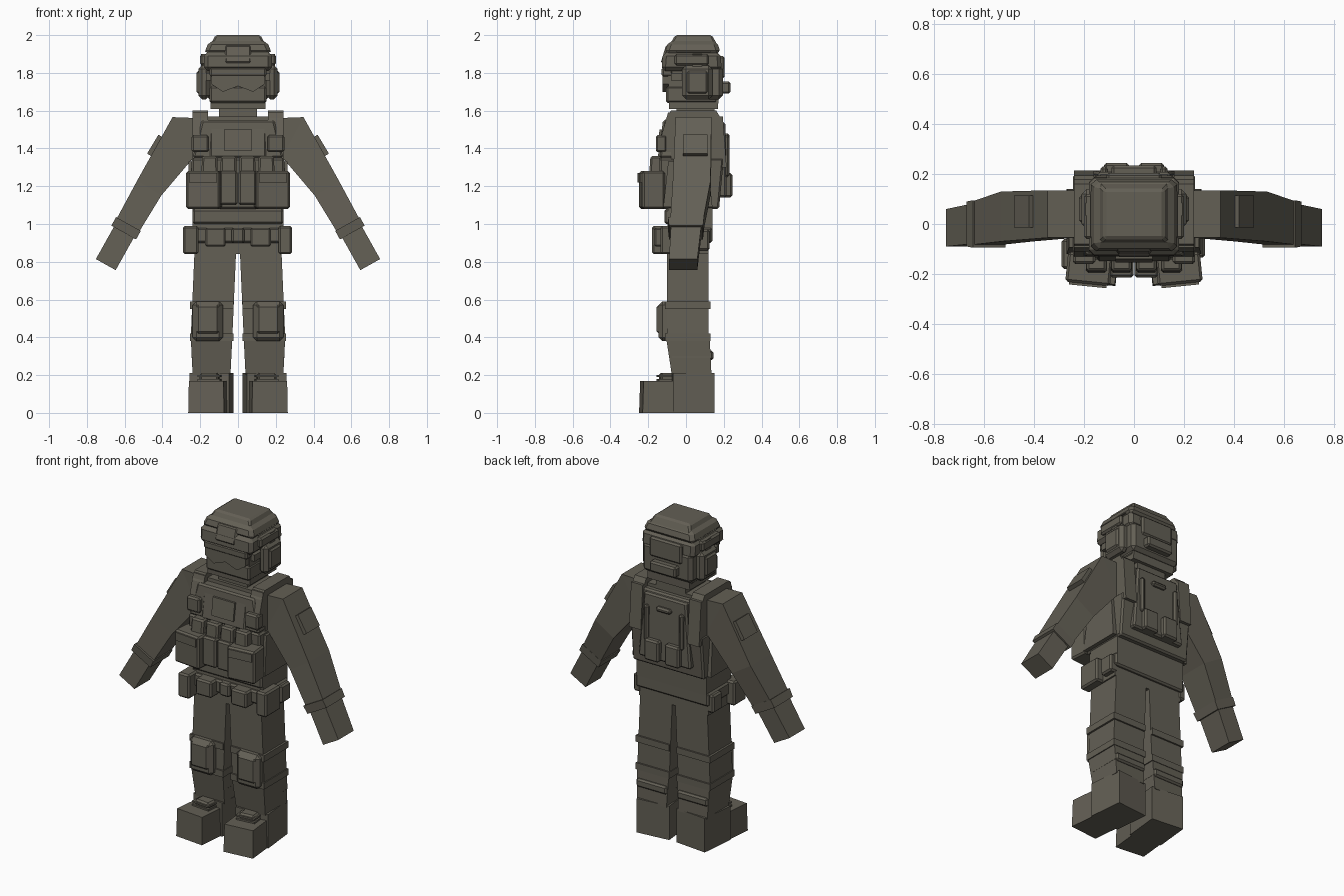
import bpy, bmesh
from mathutils import Matrix, Vector

cube = bpy.data.objects.get("Cube")
if cube:
    bpy.data.objects.remove(cube, do_unlink=True)

olive = bpy.data.materials.new("dark olive grey")
olive.use_nodes = True
olive.diffuse_color = (.125, .115, .09, 1)
shader = olive.node_tree.nodes["Principled BSDF"]
shader.inputs["Base Color"].default_value = olive.diffuse_color
shader.inputs["Roughness"].default_value = .9

SOFT = .01
ROUND = .02


def skin(name, rings, paired=False, bevel=0):
    """Join equal rings of points into a closed solid."""
    bm = bmesh.new()
    loops = [[bm.verts.new(point) for point in ring] for ring in rings]
    count = len(loops[0])
    for lower, upper in zip(loops, loops[1:]):
        for i in range(count):
            j = (i + 1) % count
            bm.faces.new((lower[i], lower[j], upper[j], upper[i]))
    bm.faces.new(loops[0])
    bm.faces.new(loops[-1])
    bmesh.ops.recalc_face_normals(bm, faces=bm.faces)
    mesh = bpy.data.meshes.new(name)
    bm.to_mesh(mesh)
    bm.free()
    mesh.materials.append(olive)
    part = bpy.data.objects.new(name, mesh)
    bpy.context.collection.objects.link(part)
    if bevel:
        modifier = part.modifiers.new("chamfer", "BEVEL")
        modifier.width = bevel
        modifier.segments = 1
    if paired:
        part.modifiers.new("mirror", "MIRROR")


def block(name, base, size, top=(1, 1), lean=(0, 0), turn=0, paired=False, bevel=0):
    """Box standing on its base centre; the top may be scaled, shifted or turned."""
    width, depth, height = size
    spin = Matrix.Rotation(turn, 3, "Z")
    rings = []
    for level, scale, shift in ((0, (1, 1), (0, 0)), (height, top, lean)):
        ring = []
        for sx, sy in ((-1, -1), (1, -1), (1, 1), (-1, 1)):
            corner = Vector((shift[0] + sx * scale[0] * width / 2,
                             shift[1] + sy * scale[1] * depth / 2, level))
            ring.append(Vector(base) + spin @ corner)
        rings.append(ring)
    skin(name, rings, paired, bevel)


def limb(name, path, widths, depths):
    """Square tube along a path that lies mostly in the x-z plane."""
    points = [Vector(p) for p in path]
    rings = []
    for i, (point, width, depth) in enumerate(zip(points, widths, depths)):
        before = point - points[i - 1] if i else Vector()
        after = points[i + 1] - point if i + 1 < len(points) else Vector()
        along = before.normalized() + after.normalized()
        across = Vector((-along.z, 0, along.x)).normalized() * width / 2
        deep = Vector((0, depth / 2, 0))
        rings.append([point + across + deep, point + across - deep,
                      point - across - deep, point - across + deep])
    skin(name, rings, paired=True)


# Legs and boots, toes turned slightly outward
block("thigh", (.14, .01, .4), (.22, .22, .46), lean=(-.02, 0), paired=True)
block("shin", (.14, .03, .2), (.2, .21, .2), top=(1.1, 1.1), lean=(0, -.02), paired=True)
block("calf_fold", (.14, .03, .28), (.21, .23, .05), paired=True, bevel=SOFT)
block("boot_foot", (.15, -.05, 0), (.19, .38, .17), top=(.97, .97), turn=.1, paired=True)
block("boot_ankle", (.14, .03, 0), (.21, .22, .21), turn=.1, paired=True)
block("boot_tongue", (.15, -.1, .15), (.1, .08, .06), turn=.1, paired=True, bevel=SOFT)
for lace_height in (.17, .19):
    block("boot_lace", (.15, -.1, lace_height), (.12, .1, .01), turn=.1, paired=True)

# Knee pads and their straps
block("knee_pad", (.16, -.1, .38), (.16, .09, .21), paired=True, bevel=ROUND)
block("knee_cap", (.16, -.13, .42), (.12, .05, .15), paired=True, bevel=SOFT)
for strap_height in (.38, .55):
    block("knee_strap", (.14, .01, strap_height), (.23, .24, .04), paired=True)

# Hips, belt and belt pouches
block("hips", (0, .01, .84), (.48, .22, .1))
block("belt", (0, .01, .9), (.5, .26, .08), bevel=SOFT)
block("belt_buckle", (0, -.12, .9), (.07, .04, .08), bevel=SOFT)
block("front_belt_pouch", (.12, -.13, .88), (.11, .08, .1), paired=True, bevel=SOFT)
block("right_hip_pouch", (-.25, -.12, .84), (.08, .12, .15), bevel=SOFT)
block("left_hip_pouch", (.25, -.06, .84), (.07, .15, .15), bevel=SOFT)
block("rear_hip_pouch", (.25, .08, .86), (.05, .09, .11), paired=True, bevel=SOFT)

# Shirt
block("shirt", (0, .02, .97), (.48, .24, .6), top=(1, .9), lean=(0, .02))
block("shirt_hem", (0, .01, 1), (.48, .25, .08), bevel=SOFT)

# Vest shell, side panels and shoulder straps
block("vest_lower", (0, .02, 1.08), (.49, .31, .27), top=(1, 1.1), lean=(0, .01), bevel=SOFT)
block("vest_upper", (0, .03, 1.35), (.48, .34, .2), top=(.8, .9), bevel=SOFT)
block("side_panel", (.24, .01, 1.09), (.06, .26, .24), top=(.7, .8), paired=True)
block("strap_front", (.2, -.11, 1.38), (.08, .09, .21), lean=(0, .06), paired=True)
block("strap_top", (.2, .04, 1.55), (.08, .3, .05), top=(1, .8), paired=True)
block("strap_back", (.2, .17, 1.3), (.08, .09, .27), lean=(0, -.02), paired=True)
block("strap_buckle", (.2, -.13, 1.38), (.09, .06, .09), paired=True, bevel=SOFT)
block("chest_panel", (0, -.12, 1.35), (.3, .06, .2), lean=(0, .03), bevel=SOFT)
block("chest_patch", (0, -.13, 1.39), (.15, .05, .11), lean=(0, .015))

# Magazine pouches across the front
for slot in range(4):
    x = (slot - 1.5) * .1
    block("magazine", (x, -.16, 1.2), (.09, .08, .16), top=(.9, .7), bevel=SOFT)
    block("magazine_pouch", (x, -.17, 1.1), (.095, .09, .18), bevel=SOFT)
block("utility_pouch", (.18, -.18, 1.08), (.18, .12, .2), turn=.1, paired=True, bevel=SOFT)
block("utility_flap", (.18, -.19, 1.22), (.15, .12, .05), turn=.1, paired=True)

# Back panel, hydration strips and rear pouches
block("back_panel", (0, .18, 1.14), (.36, .07, .4), top=(.8, .8), bevel=SOFT)
block("back_strip", (.12, .2, 1.25), (.03, .06, .22), paired=True, bevel=SOFT)
block("back_pouch", (.07, .21, 1.14), (.1, .07, .13), paired=True, bevel=SOFT)
block("back_handle", (0, .2, 1.45), (.1, .06, .03), bevel=SOFT)

# Arms, cuffs, hands and shoulder patches
wrist = (.605, 0, .955)
limb("arm", [(.2, .04, 1.46), (.29, .04, 1.46), (.47, .03, 1.19), wrist],
     widths=(.2, .24, .15, .135), depths=(.19, .19, .2, .17))
limb("cuff", [(.58, 0, 1), wrist], widths=(.15, .15), depths=(.19, .18))
limb("hand", [wrist, (.7, -.015, .785)], widths=(.12, .12), depths=(.16, .15))
limb("arm_patch", [(.4, .05, 1.46), (.46, .05, 1.36)], widths=(.05, .05), depths=(.13, .13))

# Neck, head and goggles
block("neck", (0, .05, 1.55), (.2, .2, .1))
block("head", (0, .04, 1.61), (.29, .26, .25), top=(1, 1.05))
block("jaw_cover", (0, .03, 1.64), (.3, .27, .09), bevel=SOFT)
lens_outline = [(-.14, 1.83), (-.14, 1.74), (-.08, 1.7), (0, 1.73),
                (.08, 1.7), (.14, 1.74), (.14, 1.83)]
skin("goggles", [[(x, y, z) for x, z in lens_outline] for y in (-.125, -.08)])
block("goggle_frame", (0, -.1, 1.78), (.3, .06, .05), bevel=SOFT)
block("goggle_strap", (0, .03, 1.76), (.34, .22, .04))

# Layered helmet
block("helmet_rim", (0, .03, 1.81), (.36, .32, .1), top=(1, .95), bevel=ROUND)
block("helmet_dome", (0, .035, 1.9), (.36, .3, .07), top=(.85, .85), bevel=ROUND)
block("helmet_top", (0, .04, 1.94), (.3, .26, .06), top=(.8, .75), bevel=SOFT)
block("helmet_back", (0, .12, 1.66), (.34, .15, .18), bevel=ROUND)
block("helmet_rail", (.18, .03, 1.84), (.04, .18, .06), paired=True, bevel=SOFT)
block("helmet_side_plate", (.15, .04, 1.91), (.05, .18, .04), lean=(-.02, 0), paired=True)
block("helmet_mount", (0, -.1, 1.85), (.14, .07, .1), lean=(0, .03), bevel=SOFT)
block("helmet_rear_plate", (0, .18, 1.77), (.22, .05, .12), bevel=SOFT)
block("battery_pack", (0, .2, 1.69), (.18, .07, .065), bevel=SOFT)

# Ear protection
block("ear_cup", (.18, .06, 1.66), (.06, .16, .18), paired=True, bevel=ROUND)
block("ear_cover", (.2, .06, 1.69), (.04, .11, .12), paired=True, bevel=SOFT)
block("ear_arm", (.18, .06, 1.8), (.03, .05, .1), paired=True)
